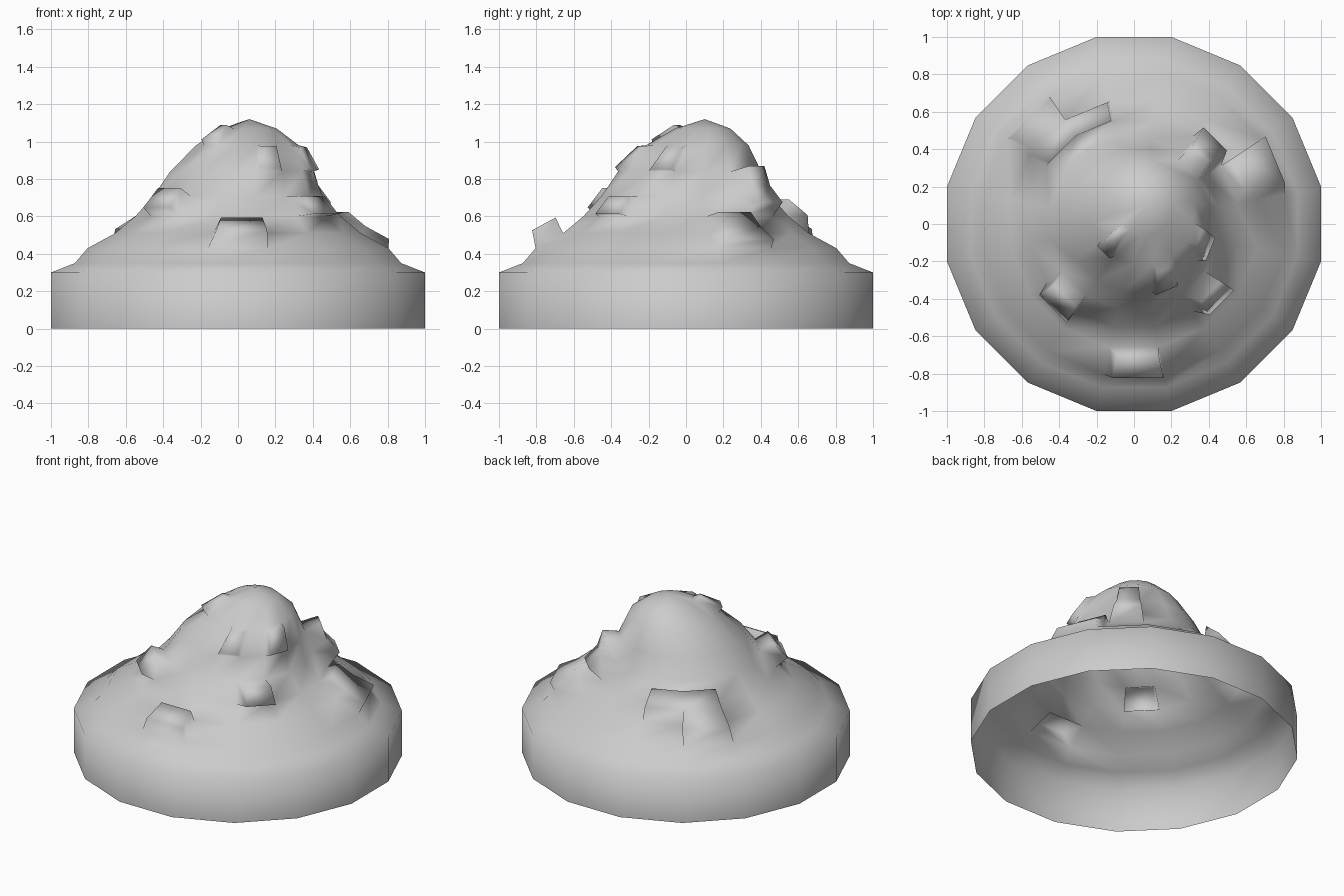
import bpy, bmesh
from math import sin, cos, pi
from mathutils import Vector

if "Cube" in bpy.data.objects:
    bpy.data.objects.remove(bpy.data.objects["Cube"])

stone = bpy.data.materials.new("stone_grey")
stone.use_nodes = True
stone.diffuse_color = (0.6, 0.6, 0.6, 1)
stone.node_tree.nodes["Principled BSDF"].inputs["Base Color"].default_value = (0.6, 0.6, 0.6, 1)

SIDES = 16
STEP = 2 * pi / SIDES

# Mound rings: radius, height, centre x, centre y
RINGS = [
    (1.02, 0, 0, 0), (1.02, 0.3, 0, 0), (0.89, 0.35, 0, 0),
    (0.82, 0.43, 0, 0), (0.67, 0.51, 0, 0), (0.56, 0.6, 0, 0),
    (0.46, 0.71, 0, 0), (0.39, 0.84, 0.02, 0.02),
    (0.28, 0.98, 0.05, 0.06), (0.15, 1.07, 0.06, 0.09),
]

# Rocks: mound faces (ring, side), cap centre, cap scale
ROCKS = [
    ([(3, 12)], (0.02, -0.76, 0.56), 0.85),
    ([(5, 10)], (-0.40, -0.42, 0.70), 0.95),
    ([(5, 14)], (0.44, -0.39, 0.66), 0.85),
    ([(7, 13)], (0.17, -0.30, 0.92), 0.8),
    ([(7, 15)], (0.38, -0.10, 0.91), 0.85),
    ([(8, 10)], (-0.12, -0.10, 1.05), 0.85),
    ([(5, 2), (6, 2)], (0.39, 0.41, 0.77), 0.8),
    ([(3, 1), (4, 1)], (0.65, 0.30, 0.55), 0.85),
    ([(4, 5), (4, 6), (3, 6)], (-0.38, 0.51, 0.62), 0.93),
]

bm = bmesh.new()

# Open shell of the mound
rows = []
for r, z, cx, cy in RINGS:
    rows.append([bm.verts.new((cx + r * cos((k - 0.5) * STEP),
                               cy + r * sin((k - 0.5) * STEP), z))
                 for k in range(SIDES)])
faces = {}
for i, (low, high) in enumerate(zip(rows, rows[1:])):
    for k in range(SIDES):
        n = (k + 1) % SIDES
        faces[i, k] = bm.faces.new((low[k], low[n], high[n], high[k]))
peak = bm.verts.new((0.06, 0.1, 1.12))
for k in range(SIDES):
    bm.faces.new((rows[-1][k], rows[-1][(k + 1) % SIDES], peak))

# Rocks pulled out of the shell
for keys, centre, scale in ROCKS:
    picked = [faces[key] for key in keys]
    result = bmesh.ops.extrude_face_region(bm, geom=picked)
    cap = [g for g in result["geom"] if isinstance(g, bmesh.types.BMVert)]
    bmesh.ops.delete(bm, geom=[f for f in picked if f.is_valid], context="FACES")
    middle = sum((v.co for v in cap), Vector()) / len(cap)
    for v in cap:
        v.co = Vector(centre) + (v.co - middle) * scale

bmesh.ops.recalc_face_normals(bm, faces=bm.faces)
for f in bm.faces:
    f.smooth = True

mesh = bpy.data.meshes.new("rocky_mound")
bm.to_mesh(mesh)
bm.free()
mesh.materials.append(stone)
mound = bpy.data.objects.new("rocky_mound", mesh)
bpy.context.collection.objects.link(mound)
